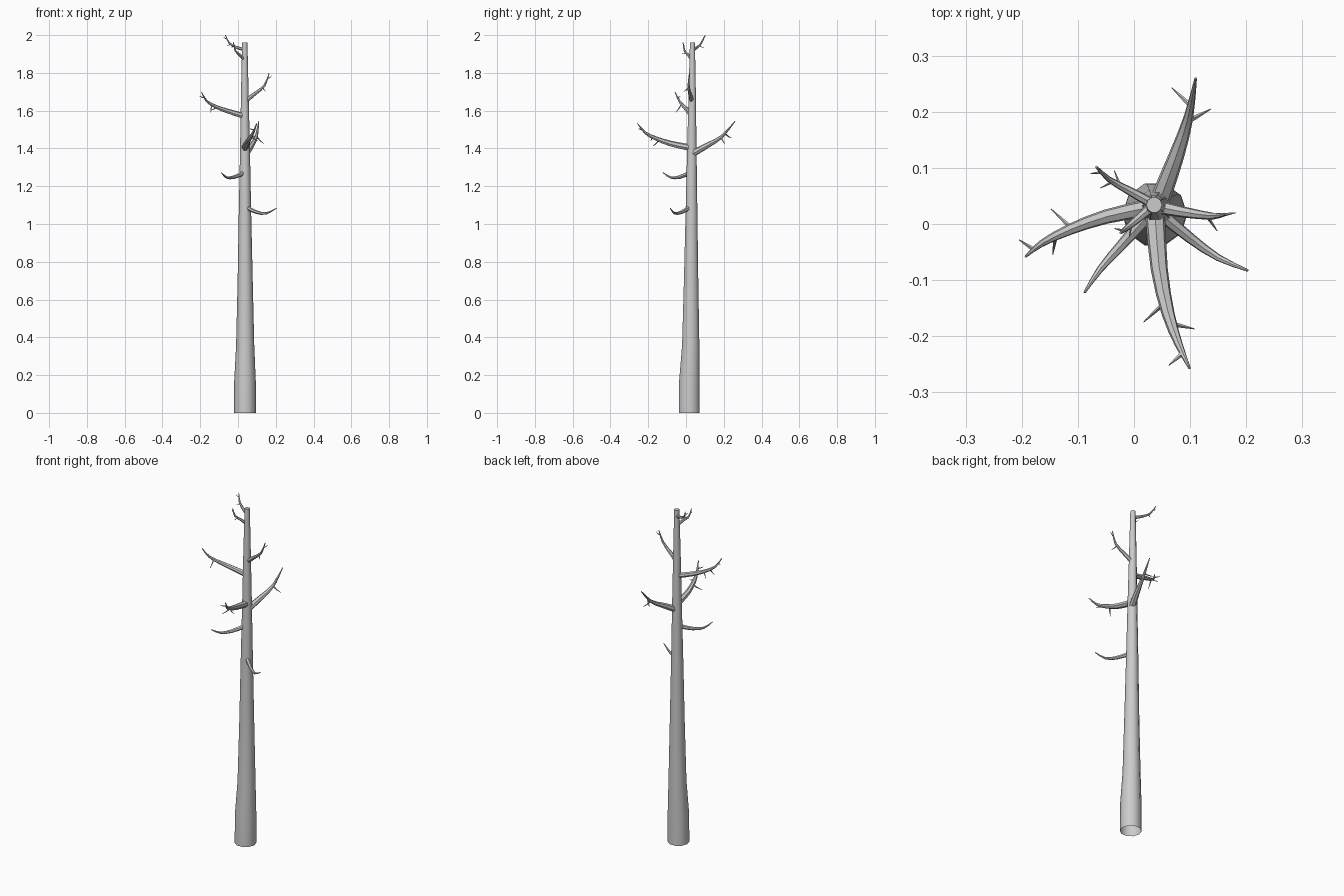
import bpy, bmesh, math
from mathutils import Vector


def tube(name, path, radii, sides, cap_start=False, cap_end=True):
    """Sweep a tapering ring along a path."""
    pts = [Vector(p) for p in path]
    bm = bmesh.new()
    rings = []
    t0 = (pts[1] - pts[0]).normalized()
    side = Vector((1, 0, 0)) if abs(t0.z) > 0.8 else Vector((0, 0, 1))
    for i, p in enumerate(pts):
        t = (pts[min(i + 1, len(pts) - 1)] - pts[max(i - 1, 0)]).normalized()
        if cap_start is None:            # keep trunk rings level
            t = Vector((0, 0, 1))
        side = (side - t * side.dot(t)).normalized()
        up = t.cross(side)
        ring = []
        for k in range(sides):
            a = math.tau * k / sides
            ring.append(bm.verts.new(p + (side * math.cos(a) + up * math.sin(a)) * radii[i]))
        rings.append(ring)
    for a, b in zip(rings, rings[1:]):
        for k in range(sides):
            n = (k + 1) % sides
            bm.faces.new((a[k], a[n], b[n], b[k]))
    if cap_end:
        bm.faces.new(rings[-1])
    me = bpy.data.meshes.new(name)
    bm.to_mesh(me)
    bm.free()
    ob = bpy.data.objects.new(name, me)
    bpy.context.collection.objects.link(ob)
    bpy.context.view_layer.objects.active = ob
    bpy.ops.object.select_all(action='DESELECT')
    ob.select_set(True)
    bpy.ops.object.shade_smooth_by_angle(angle=math.radians(50))
    return ob


def smooth_path(pts, steps=2):
    """Catmull-Rom subdivision of a few control points."""
    p = [Vector(q) for q in pts]
    p = [p[0] * 2 - p[1]] + p + [p[-1] * 2 - p[-2]]
    out = []
    for a, b, c, d in zip(p, p[1:], p[2:], p[3:]):
        for s in range(steps):
            t = s / steps
            out.append(0.5 * (2 * b + (c - a) * t + (2 * a - 5 * b + 4 * c - d) * t * t
                              + (3 * b - a - 3 * c + d) * t ** 3))
    return out + [p[-2]]


def branch(name, pts, r, twigs=()):
    """Curved tapering branch with small side twigs (start, end)."""
    path = smooth_path(pts)
    n = len(path) - 1
    tube(name, path, [r * (1 - (i / n) ** 1.3) + 0.0022 for i in range(n + 1)], 7)
    for j, (a, b) in enumerate(twigs):
        a, b = Vector(a), Vector(b)
        mid = a.lerp(b, 0.5) - Vector((0, 0, 0.003))
        w = 0.2 * r + 0.0015
        tube(f"{name}_twig_{j + 1}", [a, mid, b], [w, w * 0.65, 0.0008], 5)


# Trunk, flared and open at the foot, flat cut at the top
tube("trunk",
     [(0.037, 0.017, 0), (0.037, 0.018, 0.17), (0.038, 0.025, 0.36), (0.038, 0.027, 0.7),
      (0.037, 0.029, 1.05), (0.037, 0.031, 1.4), (0.036, 0.033, 1.7), (0.036, 0.034, 1.96)],
     [0.058, 0.057, 0.048, 0.040, 0.033, 0.026, 0.020, 0.014], 10, cap_start=None)

# Lower bare branches
branch("low_right_branch", [(0.045, 0.02, 1.088), (0.1, -0.025, 1.062),
                            (0.15, -0.06, 1.056), (0.203, -0.083, 1.083)], 0.010)
branch("low_left_branch", [(0.025, 0.015, 1.268), (-0.02, -0.035, 1.248),
                           (-0.06, -0.08, 1.246), (-0.088, -0.122, 1.272)], 0.010)

# Large middle branches
branch("back_branch", [(0.045, 0.04, 1.375), (0.075, 0.12, 1.42),
                       (0.097, 0.19, 1.463), (0.11, 0.26, 1.545)], 0.016,
       [((0.1, 0.185, 1.46), (0.137, 0.205, 1.425)),
        ((0.102, 0.21, 1.475), (0.067, 0.243, 1.455))])
branch("front_branch", [(0.037, 0.025, 1.403), (0.045, -0.08, 1.425),
                        (0.061, -0.16, 1.453), (0.08, -0.215, 1.482), (0.099, -0.257, 1.532)], 0.016,
       [((0.055, -0.14, 1.447), (0.017, -0.175, 1.412)),
        ((0.068, -0.178, 1.46), (0.108, -0.187, 1.442)),
        ((0.087, -0.23, 1.5), (0.062, -0.252, 1.506))])
branch("left_branch", [(0.03, 0.03, 1.572), (-0.05, 0.013, 1.596),
                       (-0.115, -0.01, 1.62), (-0.165, -0.035, 1.65), (-0.193, -0.058, 1.698)], 0.013,
       [((-0.112, -0.007, 1.62), (-0.148, 0.027, 1.6)),
        ((-0.14, -0.023, 1.635), (-0.145, -0.055, 1.59)),
        ((-0.178, -0.046, 1.67), (-0.205, -0.028, 1.678))])

# Small upper branches
branch("right_branch", [(0.045, 0.03, 1.655), (0.09, 0.021, 1.69),
                        (0.14, 0.014, 1.732), (0.165, 0.018, 1.798)], 0.010,
       [((0.13, 0.014, 1.724), (0.148, -0.012, 1.702)),
        ((0.158, 0.016, 1.77), (0.181, 0.02, 1.787))])
branch("top_left_branch", [(0.032, 0.037, 1.923), (-0.01, 0.06, 1.936),
                           (-0.045, 0.08, 1.957), (-0.067, 0.102, 1.999)], 0.007,
       [((-0.025, 0.069, 1.945), (-0.035, 0.095, 1.935)),
        ((-0.037, 0.076, 1.953), (-0.06, 0.064, 1.945)),
        ((-0.058, 0.092, 1.98), (-0.077, 0.09, 1.99))])
branch("top_front_branch", [(0.033, 0.032, 1.87), (0.01, 0.012, 1.895),
                            (-0.014, -0.008, 1.918), (-0.024, -0.016, 1.962)], 0.007,
       [((-0.005, 0.0, 1.909), (-0.008, -0.022, 1.9)),
        ((-0.019, -0.012, 1.938), (-0.034, -0.008, 1.95))])
